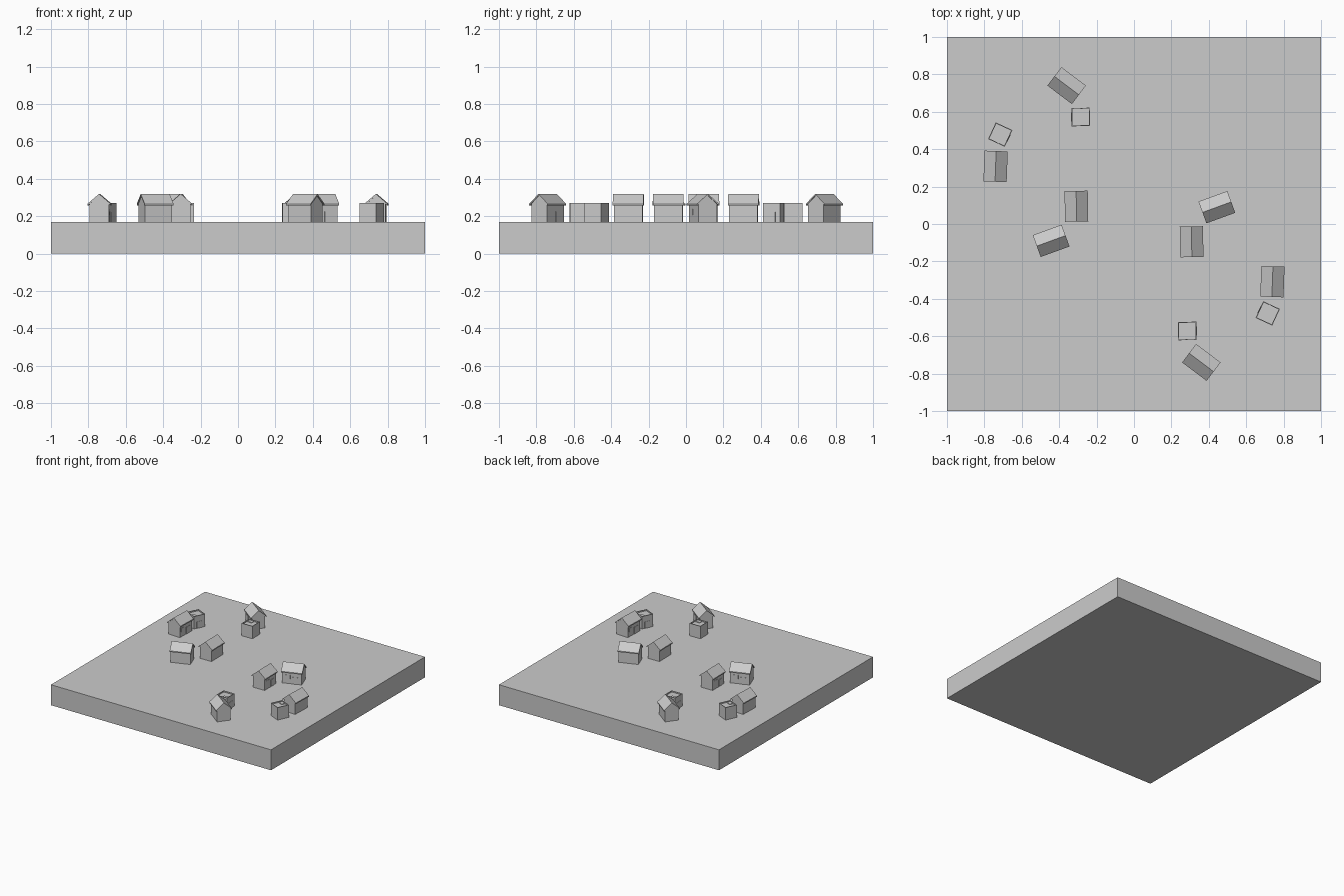
import bpy, bmesh
from math import radians
from mathutils import Matrix, Vector

if "Cube" in bpy.data.objects:
    bpy.data.objects.remove(bpy.data.objects["Cube"])

G = 0.168  # height of the ground slab


def add_box(bm, x0, x1, y0, y1, z0, z1):
    m = Matrix.Translation(((x0 + x1) / 2, (y0 + y1) / 2, (z0 + z1) / 2)) @ \
        Matrix.Diagonal((x1 - x0, y1 - y0, z1 - z0, 1))
    bmesh.ops.create_cube(bm, size=1, matrix=m)


def add_prism(bm, profile, half):
    # extrude a (y, z) profile along x
    face = bm.faces.new([bm.verts.new((-half, y, z)) for y, z in profile])
    out = bmesh.ops.extrude_face_region(bm, geom=[face], use_keep_orig=True)
    verts = [g for g in out["geom"] if isinstance(g, bmesh.types.BMVert)]
    bmesh.ops.translate(bm, verts=verts, vec=Vector((2 * half, 0, 0)))


def to_mesh(bm, name):
    bmesh.ops.recalc_face_normals(bm, faces=bm.faces)
    me = bpy.data.meshes.new(name)
    bm.to_mesh(me)
    bm.free()
    return me


def place(me, name, x, y, deg):
    ob = bpy.data.objects.new(name, me)
    ob.location = (x, y, G)
    ob.rotation_euler.z = radians(deg)
    bpy.context.collection.objects.link(ob)
    return ob


# ground slab
bm = bmesh.new()
add_box(bm, -1, 1, -1, 1, -G, 0)
place(to_mesh(bm, "ground_slab"), "ground_slab", 0, 0, 0)

# gabled cottage: walls, overhanging roof, door and window on the local -y side
bm = bmesh.new()
add_prism(bm, [(-0.052, 0), (0.052, 0), (0.052, 0.098), (0, 0.143), (-0.052, 0.098)], 0.076)
add_prism(bm, [(-0.062, 0.089), (0, 0.142), (0.062, 0.089),
               (0.062, 0.098), (0, 0.151), (-0.062, 0.098)], 0.082)
add_box(bm, 0.003, 0.047, -0.054, -0.05, 0, 0.056)
add_box(bm, -0.058, -0.012, -0.054, -0.05, 0.038, 0.07)
cottage = to_mesh(bm, "cottage")

# flat-roofed house: block, thin parapet, roof hatch, door on the local +x side
bm = bmesh.new()
h, t = 0.049, 0.005
add_box(bm, -h, h, -h, h, 0, 0.092)
add_box(bm, -h, h, -h, -h + t, 0.092, 0.102)
add_box(bm, -h, h, h - t, h, 0.092, 0.102)
add_box(bm, -h, -h + t, -h + t, h - t, 0.092, 0.102)
add_box(bm, h - t, h, -h + t, h - t, 0.092, 0.102)
add_box(bm, 0.0, 0.038, -0.043, -0.014, 0.092, 0.097)
add_box(bm, h - 0.002, h + 0.002, -0.024, 0.022, 0, 0.054)
flat_house = to_mesh(bm, "flat_house")

# half of the village; the other half is turned 180 degrees about the centre
layout = [
    (cottage, -0.36, 0.74, -37),
    (cottage, -0.74, 0.308, 88),
    (cottage, -0.308, 0.095, 271),
    (cottage, -0.443, -0.09, 200),
    (flat_house, -0.285, 0.572, 181),
    (flat_house, -0.715, 0.478, -25),
]
for i, (me, x, y, deg) in enumerate(layout, 1):
    place(me, f"{me.name}_west_{i}", x, y, deg)
    place(me, f"{me.name}_east_{i}", -x, -y, deg + 180)
